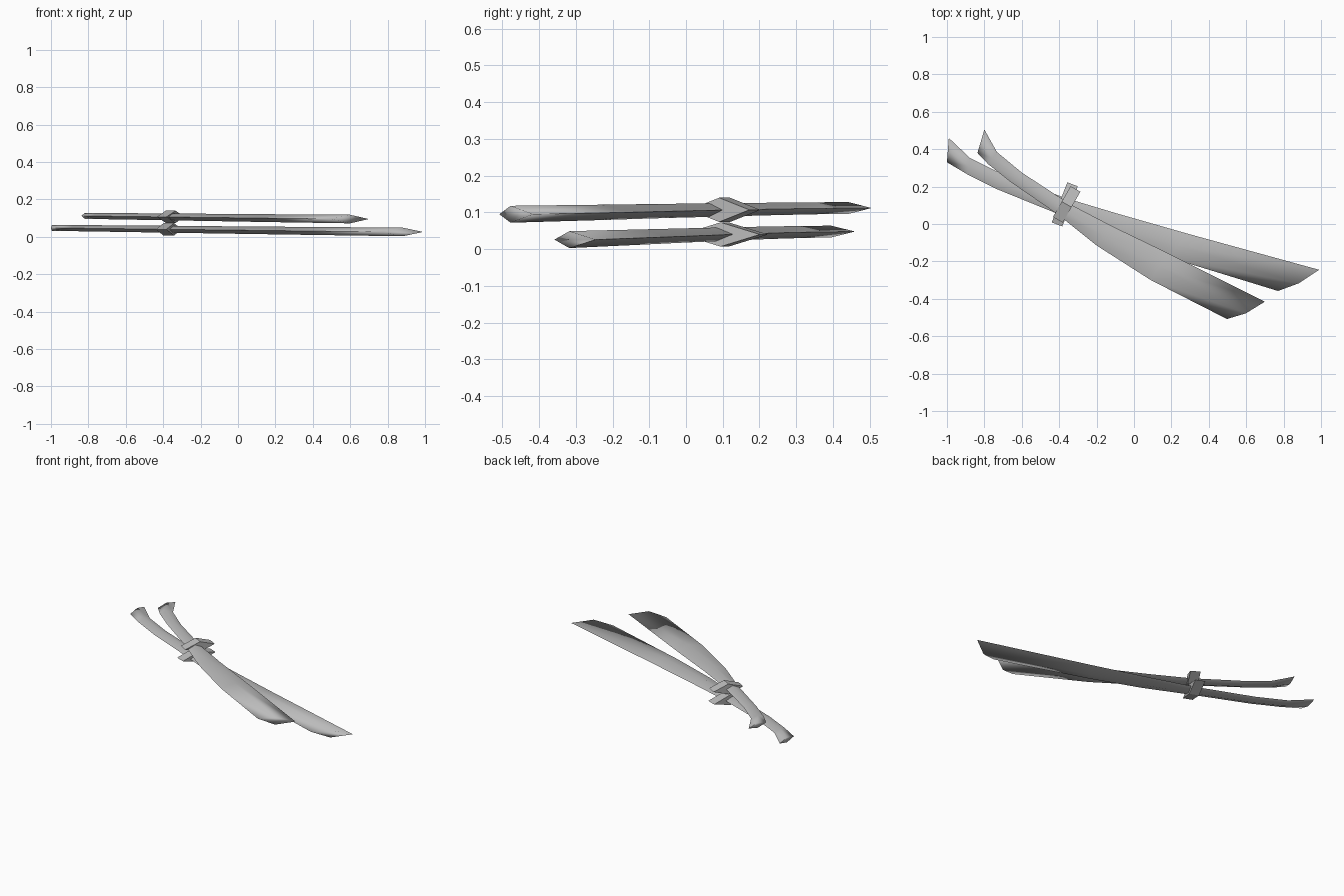
import bpy, bmesh, math
from mathutils import Vector

cube = bpy.data.objects.get("Cube")
if cube:
    bpy.data.objects.remove(cube, do_unlink=True)

grey = bpy.data.materials.new("plain_grey")
grey.use_nodes = True
colour = (0.5, 0.5, 0.5, 1)
grey.diffuse_color = colour
grey.node_tree.nodes["Principled BSDF"].inputs["Base Color"].default_value = colour


def loft(name, rings, angle):
    """Skin a list of equal rings and close both ends."""
    bm = bmesh.new()
    loops = [[bm.verts.new(p) for p in ring] for ring in rings]
    n = len(loops[0])
    for a, b in zip(loops, loops[1:]):
        for i in range(n):
            j = (i + 1) % n
            bm.faces.new((a[i], a[j], b[j], b[i]))
    bm.faces.new(loops[0])
    bm.faces.new(loops[-1])
    bmesh.ops.recalc_face_normals(bm, faces=bm.faces)
    mesh = bpy.data.meshes.new(name)
    bm.to_mesh(mesh)
    bm.free()
    obj = bpy.data.objects.new(name, mesh)
    bpy.context.collection.objects.link(obj)
    mesh.materials.append(grey)
    bpy.ops.object.select_all(action='DESELECT')
    obj.select_set(True)
    bpy.context.view_layer.objects.active = obj
    bpy.ops.object.shade_smooth_by_angle(angle=math.radians(angle))
    return obj


def diamond(a, b, z, half, bulge=0):
    """Flat diamond section between two side edges."""
    mx, my = (a[0] + b[0]) / 2, (a[1] + b[1]) / 2 - bulge
    return [(*a, z), (mx, my, z + half), (*b, z), (mx, my, z - half)]


def blade(name, edges, z_start, z_end):
    x0, x1 = edges[0][0][0], edges[-1][0][0]
    rings = []
    for i, (a, b) in enumerate(edges):
        t = (a[0] - x0) / (x1 - x0)
        z = z_start + (z_end - z_start) * t
        last = i == len(edges) - 1
        rings.append(diamond(a, b, z, 0.016 + 0.007 * t, 0.016 if last else 0))
    return loft(name, rings, 100)


def guard(name, centre, direction, half_width, half_height, thickness):
    """Diamond collar squarely across a blade."""
    c = Vector(centre)
    d = Vector((*direction, 0)).normalized()
    side = Vector((-d.y, d.x, 0)) * half_width
    up = Vector((0, 0, half_height))
    rings = [[c + d * s * thickness / 2 + p for p in (side, up, -side, -up)]
             for s in (-1, 1)]
    return loft(name, rings, 30)


# Side edges run from the handle end to the wide tip
lower_edges = [
    ((-1.0, 0.33), (-0.99, 0.46)), ((-0.89, 0.265), (-0.877, 0.353)),
    ((-0.73, 0.185), (-0.70, 0.265)), ((-0.41, 0.055), (-0.37, 0.14)),
    ((-0.12, -0.07), (-0.07, 0.05)), ((0.19, -0.18), (0.28, -0.05)),
    ((0.77, -0.358), (0.99, -0.245)),
]
upper_edges = [
    ((-0.837, 0.38), (-0.80, 0.505)), ((-0.78, 0.32), (-0.733, 0.385)),
    ((-0.66, 0.225), (-0.60, 0.275)), ((-0.406, 0.05), (-0.34, 0.105)),
    ((-0.20, -0.115), (-0.12, -0.01)), ((0.09, -0.30), (0.18, -0.155)),
    ((0.497, -0.508), (0.70, -0.415)),
]
blade("lower_blade", lower_edges, 0.048, 0.026)
blade("upper_blade", upper_edges, 0.112, 0.095)

# Collars around the grip of each blade
guard("lower_guard", (-0.37, 0.105, 0.04), (0.93, -0.36), 0.115, 0.033, 0.06)
guard("upper_guard", (-0.36, 0.105, 0.107), (0.87, -0.5), 0.095, 0.033, 0.06)
